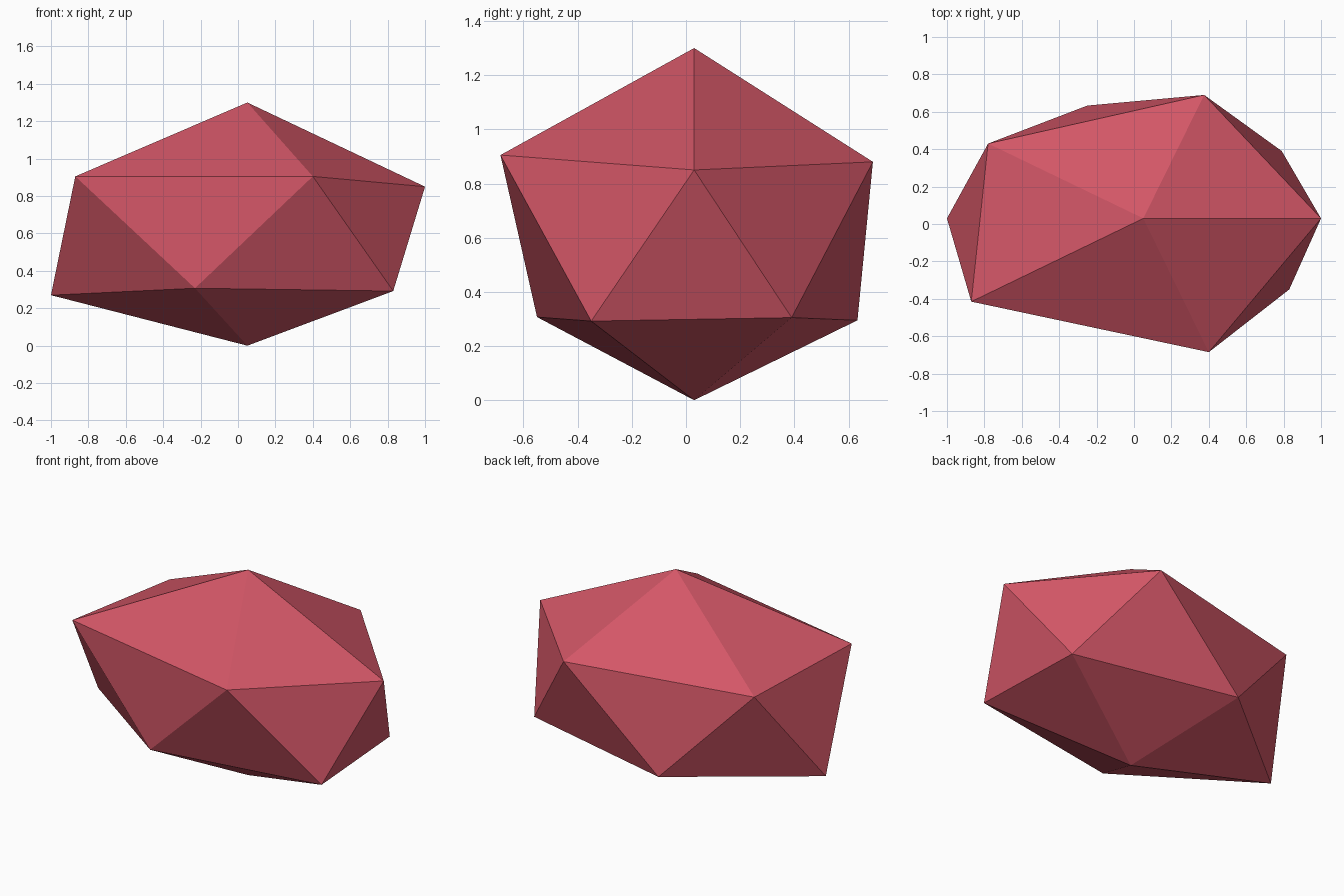
import bpy
import bmesh

cube = bpy.data.objects.get("Cube")
if cube:
    bpy.data.objects.remove(cube, do_unlink=True)

# Gem colour
red = bpy.data.materials.new("rose_red")
red.use_nodes = True
colour = (0.65, 0.094, 0.135, 1)
red.diffuse_color = colour
red.node_tree.nodes["Principled BSDF"].inputs["Base Color"].default_value = colour

# Two staggered five-point rings, anticlockwise from +x
upper_ring = [(1.0, 0.03, 0.85), (0.375, 0.69, 0.88), (-0.78, 0.43, 0.864),
              (-0.87, -0.415, 0.905), (0.4, -0.685, 0.905)]
lower_ring = [(0.79, 0.39, 0.305), (-0.25, 0.633, 0.295), (-1.0, 0.03, 0.27),
              (-0.23, -0.55, 0.307), (0.83, -0.35, 0.292)]

# Stretched twenty-sided stone: crown cap, zigzag belt, base cap
bm = bmesh.new()
top = bm.verts.new((0.05, 0.03, 1.3))
bottom = bm.verts.new((0.05, 0.03, 0))
upper = [bm.verts.new(p) for p in upper_ring]
lower = [bm.verts.new(p) for p in lower_ring]
for i in range(len(upper)):
    j = (i + 1) % len(upper)
    bm.faces.new((top, upper[i], upper[j]))
    bm.faces.new((upper[i], lower[i], upper[j]))
    bm.faces.new((lower[i], lower[j], upper[j]))
    bm.faces.new((bottom, lower[j], lower[i]))
bmesh.ops.recalc_face_normals(bm, faces=bm.faces[:])

mesh = bpy.data.meshes.new("faceted_stone")
bm.to_mesh(mesh)
bm.free()
mesh.materials.append(red)
stone = bpy.data.objects.new("faceted_stone", mesh)
bpy.context.collection.objects.link(stone)
